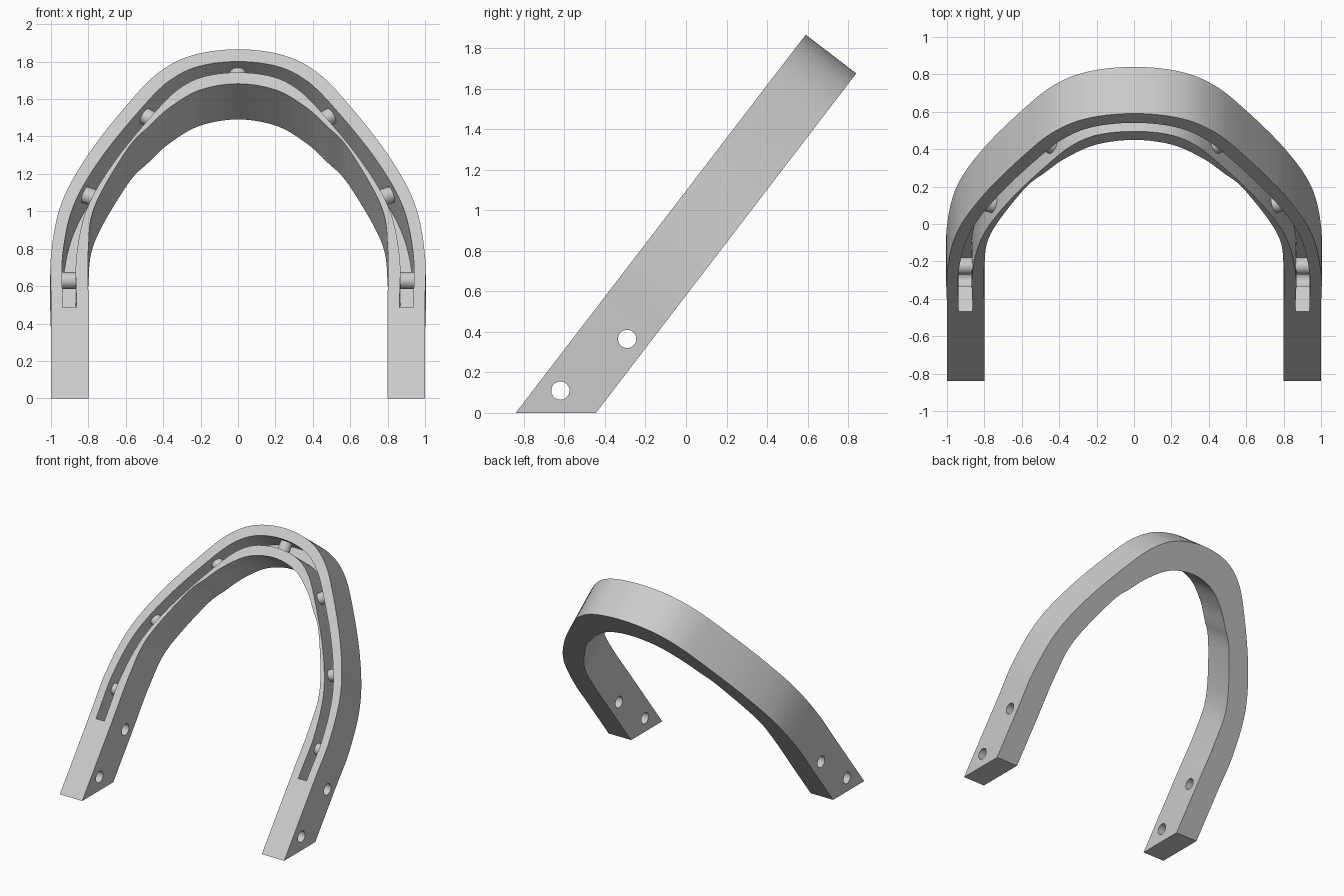
import bpy, bmesh
from mathutils import Vector

if "Cube" in bpy.data.objects:
    bpy.data.objects.remove(bpy.data.objects["Cube"], do_unlink=True)

# The arch lies in a leaning plane: UP runs along the legs, DEEP from front to back face
UP = Vector((0, 0.6085, 0.7936))
DEEP = Vector((0, 0.7936, -0.6085))
BASE = Vector((0, -0.84, 0))
DEPTH = 0.314
ACROSS = Vector((1, 0, 0))

grey = bpy.data.materials.new("light grey")
grey.use_nodes = True
grey.diffuse_color = (0.6, 0.6, 0.6, 1)
grey.node_tree.nodes["Principled BSDF"].inputs["Base Color"].default_value = (0.6, 0.6, 0.6, 1)


def place(x, v, w):
    return BASE + ACROSS * x + UP * v + DEEP * w


def finish(bm, name):
    bmesh.ops.recalc_face_normals(bm, faces=bm.faces)
    mesh = bpy.data.meshes.new(name)
    bm.to_mesh(mesh)
    bm.free()
    mesh.materials.append(grey)
    obj = bpy.data.objects.new(name, mesh)
    bpy.context.collection.objects.link(obj)
    return obj


def band(name, outer, inner, w0, w1, foot=False):
    """Sweep a four-sided section along paired outer and inner curves."""
    bm = bmesh.new()
    rings = []
    last = len(outer) - 1
    for i, (o, n) in enumerate(zip(outer, inner)):
        ring = []
        for p, w in ((o, w0), (n, w0), (n, w1), (o, w1)):
            v = p.y
            if foot and i in (0, last):
                v = -w * DEEP.z / UP.z      # feet cut level with the ground
            ring.append(bm.verts.new(place(p.x, v, w)))
        rings.append(ring)
    for a, b in zip(rings, rings[1:]):
        for k in range(4):
            j = (k + 1) % 4
            bm.faces.new((a[k], a[j], b[j], b[k]))
    bm.faces.new(rings[0])
    bm.faces.new(rings[-1])
    return finish(bm, name)


def cylinder(name, centre, axis, radius, length):
    bm = bmesh.new()
    bmesh.ops.create_cone(bm, cap_ends=True, segments=32, radius1=radius,
                          radius2=radius, depth=length)
    turn = Vector((0, 0, 1)).rotation_difference(axis).to_matrix()
    for v in bm.verts:
        v.co = turn @ v.co + centre
    return finish(bm, name)


def arch_curve(half, steps=10):
    """Mirror half a profile given as (x, height) and run a smooth curve through it."""
    right = [Vector((x, z / UP.z)) for x, z in half]
    pts = right + [Vector((-p.x, p.y)) for p in reversed(right[:-1])]
    out = [pts[0]]
    for i in range(1, len(pts) - 2):
        p0, p1, p2, p3 = pts[i - 1:i + 3]
        for s in range(steps):
            t = s / steps
            out.append(0.5 * (2 * p1 + (p2 - p0) * t + (2 * p0 - 5 * p1 + 4 * p2 - p3) * t ** 2
                              + (3 * p1 - p0 - 3 * p2 + p3) * t ** 3))
    return out + [pts[-2], pts[-1]]


def inward(curve, i):
    a, b = curve[max(i - 1, 0)], curve[min(i + 1, len(curve) - 1)]
    t = (b - a).normalized()
    return Vector((-t.y, t.x))


def offset(curve, dist):
    # the slot sits slightly deeper in the wall towards the crown
    return [p + inward(curve, i) * (dist + 0.02 * max(0, p.y - 1) / 1.35)
            for i, p in enumerate(curve)]


outer = arch_curve([(1, 0), (1, 0.5), (1, 0.76), (0.945, 1.04), (0.8, 1.305),
                    (0.58, 1.585), (0.42, 1.745), (0.24, 1.835), (0, 1.866)])
inner = arch_curve([(0.8, 0), (0.8, 0.5), (0.8, 0.8), (0.765, 1.03), (0.59, 1.335),
                    (0.475, 1.455), (0.365, 1.555), (0.205, 1.648), (0, 1.682)])

arch = band("arch", outer, inner, 0, DEPTH, foot=True)

# Slot sunk into the front face, stopping short of the feet
path = [p.copy() for p in outer[1:-1]]
path[0].y = path[-1].y = 0.611
cutters = [band("slot_cutter", offset(path, 0.062), offset(path, 0.136), -0.05, 0.25)]

# Cross holes through both legs
for v, w in ((0.221, 0.108), (0.624, 0.214)):
    cutters.append(cylinder("leg_hole_cutter", place(0, v, w), ACROSS, 0.045, 2.4))

centre_line = offset(path, 0.099)


def station(side, v):
    half = range(len(path) // 2 + 1)
    i = min(half, key=lambda k: abs(centre_line[k].y - v))
    return i if side > 0 else len(path) - 1 - i


# Holes from the slot out through the back face
crown = len(path) // 2
for i in (crown, station(1, 1.75), station(-1, 1.75)):
    p = centre_line[i]
    cutters.append(cylinder("back_hole_cutter", place(p.x, p.y, 0.29), DEEP, 0.04, 0.16))

for c in cutters:
    c.hide_render = True
    mod = arch.modifiers.new("cut", "BOOLEAN")
    mod.operation = "DIFFERENCE"
    mod.solver = "EXACT"
    mod.object = c
bpy.context.view_layer.objects.active = arch
for mod in list(arch.modifiers):
    bpy.ops.object.modifier_apply(modifier=mod.name)
for c in cutters:
    bpy.data.objects.remove(c, do_unlink=True)

# Round pegs bridging the slot
parts = [arch]
spots = [crown] + [station(s, v) for s in (1, -1) for v in (1.43, 1.95)]
for i in spots:
    p, n = centre_line[i], inward(path, i)
    parts.append(cylinder("slot_peg", place(p.x, p.y, 0.1), ACROSS * n.x + UP * n.y, 0.045, 0.095))
for side in (1, -1):
    parts.append(cylinder("lower_slot_peg", place(side * 0.901, 0.874, 0.105), ACROSS, 0.045, 0.095))

bpy.ops.object.select_all(action="DESELECT")
for obj in parts:
    obj.select_set(True)
bpy.ops.object.shade_smooth_by_angle(angle=0.6)
